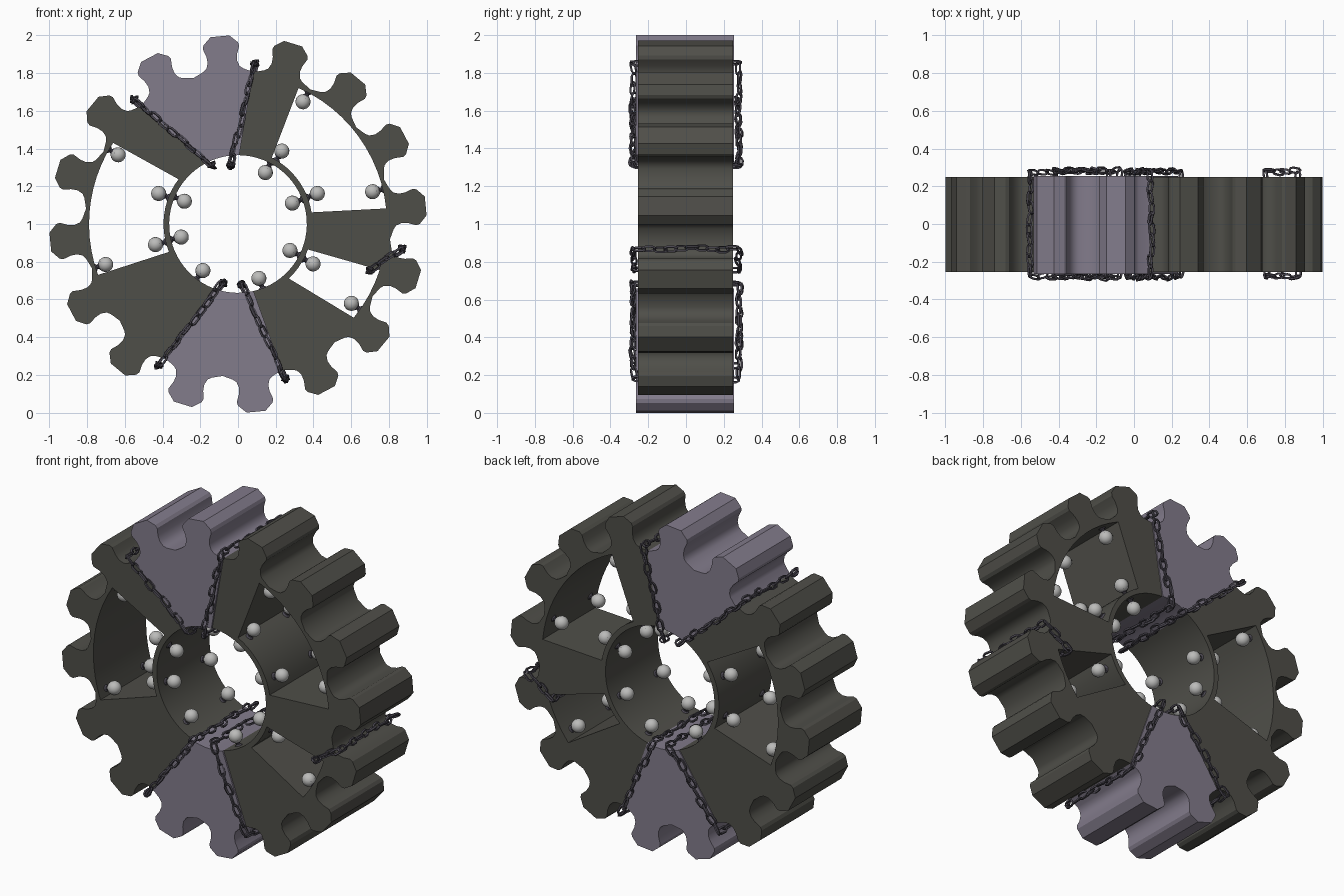
import bpy, bmesh, math, random
from math import radians, sin, cos
from mathutils import Vector, Matrix

random.seed(4)
if "Cube" in bpy.data.objects:
    bpy.data.objects.remove(bpy.data.objects["Cube"], do_unlink=True)

PITCH = 22.5          # angle between teeth
VALLEY = 16.75        # angle of the first valley
BORE, RIM, HOOP = 0.365, 0.395, 0.79
CENTRE = Vector((0, 0, 1))


def material(name, rgb, rough=0.6):
    m = bpy.data.materials.new(name)
    m.use_nodes = True
    m.diffuse_color = (*rgb, 1)
    shader = m.node_tree.nodes["Principled BSDF"]
    shader.inputs["Base Color"].default_value = (*rgb, 1)
    shader.inputs["Roughness"].default_value = rough
    return m


dark_stone = material("dark stone", (0.078, 0.077, 0.066))
purple_stone = material("purple stone", (0.225, 0.2, 0.26))
pale_ball = material("pale ball", (0.5, 0.5, 0.49))
dark_iron = material("dark iron", (0.068, 0.062, 0.08))


def finish(ob, mat):
    ob.data.materials.clear()
    ob.data.materials.append(mat)
    bpy.ops.object.select_all(action='DESELECT')
    ob.select_set(True)
    bpy.context.view_layer.objects.active = ob
    bpy.ops.object.shade_smooth_by_angle(angle=radians(32))


def mesh_object(name, bm, mat):
    me = bpy.data.meshes.new(name)
    bm.to_mesh(me)
    bm.free()
    ob = bpy.data.objects.new(name, me)
    bpy.context.collection.objects.link(ob)
    finish(ob, mat)
    return ob


def polar(r, a):
    return (r * cos(radians(a)), r * sin(radians(a)))


def arc(r, a, b):
    n = max(2, round(abs(b - a) / 5))
    return [polar(r, a + (b - a) * i / n) for i in range(n + 1)]


# Half of one tooth: distance from the centre, sideways offset
HALF_TOOTH = [(0.82, 0.105), (0.835, 0.088), (0.865, 0.078), (0.9, 0.082),
              (0.94, 0.097), (0.96, 0.092), (1.0, 0.05)]


def toothed_edge(first, last):
    """Outline from one valley number to another."""
    pts = [polar(0.81, VALLEY + PITCH * first)]
    for k in range(first, last):
        a = radians(VALLEY + PITCH * (k + 0.5))
        sides = [(r, -t) for r, t in HALF_TOOTH] + HALF_TOOTH[::-1]
        pts += [(r * cos(a) - t * sin(a), r * sin(a) + t * cos(a)) for r, t in sides]
        pts.append(polar(0.81, VALLEY + PITCH * (k + 1)))
    return pts


def sector(first, last, bore_start, bore_end):
    return toothed_edge(first, last) + arc(BORE, bore_end, bore_start)


def window(in_a, in_b, out_a, out_b):
    return arc(HOOP, out_a, out_b) + arc(RIM, in_b, in_a)


def slab(name, outlines, half_depth, y, mat):
    """Outlines (later ones are holes) extruded front to back."""
    cu = bpy.data.curves.new(name, 'CURVE')
    cu.dimensions = '2D'
    cu.fill_mode = 'BOTH'
    cu.extrude = half_depth
    for pts in outlines:
        sp = cu.splines.new('POLY')
        sp.points.add(len(pts) - 1)
        for p, (x, z) in zip(sp.points, pts):
            p.co = (x, z, 0, 1)
        sp.use_cyclic_u = True
    ob = bpy.data.objects.new(name, cu)
    bpy.context.collection.objects.link(ob)
    ob.rotation_euler.x = math.pi / 2
    ob.location = CENTRE + Vector((0, y, 0))
    bpy.ops.object.select_all(action='DESELECT')
    ob.select_set(True)
    bpy.context.view_layer.objects.active = ob
    bpy.ops.object.convert(target='MESH')
    ob = bpy.context.view_layer.objects.active
    bm = bmesh.new()
    bm.from_mesh(ob.data)
    bmesh.ops.remove_doubles(bm, verts=bm.verts, dist=0.0005)
    bmesh.ops.recalc_face_normals(bm, faces=bm.faces)
    bm.to_mesh(ob.data)
    bm.free()
    finish(ob, mat)


# Gear body: two dark sectors with windows, two purple wedges between them
slab("gear_left", [sector(-4, 3, -77, 89), window(9, 63, 6, 66),
                   window(-47, -20, -39, -18)], 0.252, -0.003, dark_stone)
slab("gear_right", [sector(5, 10, 118, 249), window(143, 202, 147, 200)],
     0.252, -0.003, dark_stone)
slab("top_wedge", [sector(3, 5, 89, 118)], 0.26, -0.005, purple_stone)
slab("bottom_wedge", [sector(10, 12, 249, 283)], 0.26, -0.005, purple_stone)


# Balls on claw stems: wall radius, direction out of the wall, angles
def add_studs(name, wall, direction, angles):
    balls, stems = bmesh.new(), bmesh.new()
    for a in angles:
        for y in (-0.18, 0.17):
            out = Vector((cos(radians(a)), 0, sin(radians(a)))) * direction
            base = CENTRE + Vector((0, y, 0)) + out * direction * wall
            turn = out.to_track_quat('Z', 'Y').to_matrix().to_4x4()
            place = Matrix.Translation(base) @ turn

            def up(h):
                return place @ Matrix.Translation((0, 0, h))
            bmesh.ops.create_uvsphere(balls, u_segments=16, v_segments=10,
                                      radius=0.04, matrix=up(0.056))
            for r1, r2, h, depth in ((0.024, 0.014, 0.003, 0.01),
                                     (0.012, 0.012, 0.01, 0.024),
                                     (0.014, 0.034, 0.025, 0.018)):
                bmesh.ops.create_cone(stems, cap_ends=True, segments=8, radius1=r1,
                                      radius2=r2, depth=depth, matrix=up(h))
    mesh_object(name + "_balls", balls, pale_ball)
    mesh_object(name + "_stems", stems, dark_iron)


add_studs("bore", BORE, -1, (62, 21, -27, -69, 233, 193, 157))
add_studs("rim", RIM, 1, (59, 21, -28, 194, 159))
add_studs("hoop", HOOP, -1, (62, 13.5, -35, 197, 150))


# Chains
def add_link(bm, matrix, length=0.082, width=0.046, wire=0.0075):
    """One long eight-sided ring with a square wire."""
    rings = []
    for i in range(8):
        a = radians(22.5 + 45 * i)
        out = Vector((cos(a), sin(a), 0))
        mid = Vector((math.copysign(abs(cos(a)) ** 0.7, cos(a)) * (length / 2 - wire),
                      math.copysign(abs(sin(a)) ** 0.7, sin(a)) * (width / 2 - wire), 0))
        rings.append([bm.verts.new(matrix @ (mid + wire * (out * cos(b) + Vector((0, 0, sin(b))))))
                      for b in (0, math.pi / 2, math.pi, math.pi * 1.5)])
    for i in range(8):
        r, s = rings[i], rings[(i + 1) % 8]
        for j in range(4):
            k = (j + 1) % 4
            bm.faces.new((r[j], s[j], s[k], r[k]))


def add_chain(name, outer, inner):
    """Closed loop across the front, over the teeth, the back and inside."""
    (xo, zo), (xi, zi) = outer, inner
    corners = [Vector(c) for c in ((xi, -0.28, zi), (xo, -0.28, zo),
                                   (xo, 0.28, zo), (xi, 0.28, zi))]
    bm = bmesh.new()
    count = 0
    for p, q in zip(corners, corners[1:] + corners[:1]):
        run = q - p
        n = max(2, round(run.length / 0.058))
        turn = run.to_track_quat('X', 'Z').to_matrix().to_4x4()
        for i in range(n):
            wobble = Vector([random.uniform(-0.007, 0.007) for _ in range(3)])
            roll = Matrix.Rotation(radians(45 + 90 * (count % 2) + random.uniform(-20, 20)), 4, 'X')
            yaw = Matrix.Rotation(random.uniform(-0.2, 0.2), 4, 'Z')
            spot = Matrix.Translation(p + run * ((i + 0.5) / n) + wobble)
            add_link(bm, spot @ turn @ yaw @ roll)
            count += 1
    bmesh.ops.recalc_face_normals(bm, faces=bm.faces)
    mesh_object(name, bm, dark_iron)


add_chain("top_right_chain", (-0.55, 1.66), (-0.14, 1.31))
add_chain("top_left_chain", (0.09, 1.85), (-0.04, 1.31))
add_chain("bottom_right_chain", (-0.42, 0.25), (-0.08, 0.69))
add_chain("bottom_left_chain", (0.25, 0.18), (0.02, 0.68))
add_chain("side_chain", (0.87, 0.87), (0.7, 0.755))
